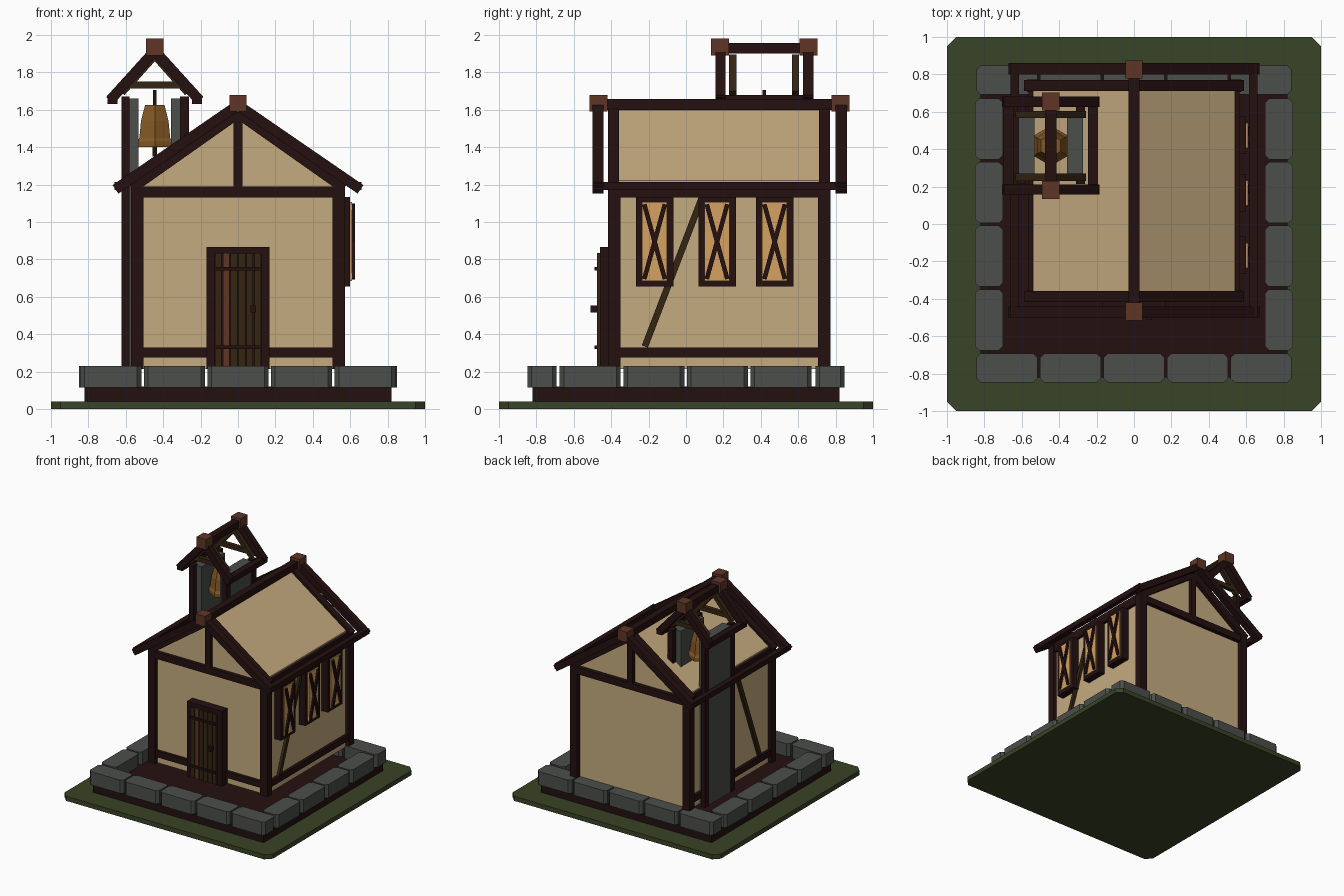
import bpy, bmesh, math
from mathutils import Vector, Matrix

if "Cube" in bpy.data.objects:
    bpy.data.objects.remove(bpy.data.objects["Cube"])

def material(name, rgb):
    m = bpy.data.materials.new(name)
    m.diffuse_color = (*rgb, 1)
    m.use_nodes = True
    m.node_tree.nodes["Principled BSDF"].inputs["Base Color"].default_value = m.diffuse_color
    return m

DARK = material("dark_timber", (.018, .005, .005))
TAN = material("plaster", (.56, .41, .215))
GREEN = material("grass", (.040, .056, .019))
GREY = material("stone", (.069, .077, .069))
BROWN = material("brown_wood", (.034, .018, .006))
RED = material("red_wood", (.115, .036, .019))
GLOW = material("window_pane", (.66, .36, .12))
BRASS = material("brass", (.23, .10, .018))

def finish(name, bm, mat):
    bmesh.ops.recalc_face_normals(bm, faces=bm.faces)
    me = bpy.data.meshes.new(name)
    bm.to_mesh(me)
    bm.free()
    me.materials.append(mat)
    ob = bpy.data.objects.new(name, me)
    bpy.context.collection.objects.link(ob)
    return ob

def box(name, x, y, z, mat):
    bm = bmesh.new()
    size = (x[1] - x[0], y[1] - y[0], z[1] - z[0])
    mid = (sum(x) / 2, sum(y) / 2, sum(z) / 2)
    bmesh.ops.create_cube(bm, size=1, matrix=Matrix.Translation(mid) @ Matrix.Diagonal((*size, 1)))
    return finish(name, bm, mat)

def beam(name, p, q, axis, width, depth, mat):
    """Bar from p to q; depth runs along axis, width across it."""
    p, q, a = Vector(p), Vector(q), Vector(axis)
    d = (q - p).normalized()
    c = d.cross(a)
    rot = Matrix((d, c, a)).transposed().to_4x4()
    bm = bmesh.new()
    bmesh.ops.create_cube(bm, size=1, matrix=Matrix.Translation((p + q) / 2) @ rot
                          @ Matrix.Diagonal(((q - p).length, width, depth, 1)))
    return finish(name, bm, mat)

def extrude(name, pts, vec, mat):
    bm = bmesh.new()
    f = bm.faces.new([bm.verts.new(p) for p in pts])
    r = bmesh.ops.extrude_face_region(bm, geom=[f])
    bmesh.ops.translate(bm, vec=vec, verts=[v for v in r["geom"] if isinstance(v, bmesh.types.BMVert)])
    return finish(name, bm, mat)

def chamfered(name, cx, cy, hx, hy, z, c, mat):
    pts = []
    for sx, sy in ((1, 1), (-1, 1), (-1, -1), (1, -1)):
        pair = [(cx + sx * hx, cy + sy * (hy - c), z[0]), (cx + sx * (hx - c), cy + sy * hy, z[0])]
        pts += pair if sx * sy > 0 else pair[::-1]
    return extrude(name, pts, (0, 0, z[1] - z[0]), mat)

def lathe(name, profile, centre, n, start, mat):
    bm = bmesh.new()
    rings = [[bm.verts.new((centre[0] + r * math.cos(start + math.tau * i / n),
                            centre[1] + r * math.sin(start + math.tau * i / n), z))
              for i in range(n)] for r, z in profile]
    for a, b in zip(rings, rings[1:]):
        for i in range(n):
            bm.faces.new((a[i], a[(i + 1) % n], b[(i + 1) % n], b[i]))
    bm.faces.new(rings[0])
    bm.faces.new(rings[-1])
    return finish(name, bm, mat)

X, Y = (1, 0, 0), (0, 1, 0)

# Ground plate, foundation and ring of stones
chamfered("grass_plate", 0, 0, 1, 1, (0, .04), .05, GREEN)
box("foundation", (-.82, .82), (-.82, .82), (.04, .12), DARK)
for i in range(5):
    for s in (-1, 1):
        chamfered("stone_row", -.68 + .34 * i, s * .77, .163, .077, (.115, .23), .022, GREY)
for i in range(4):
    for s in (-1, 1):
        chamfered("stone_side", s * .775, -.512 + .34 * i, .075, .163, (.115, .23), .022, GREY)

# House body with gables
Y0, Y1, B = -.385, .735, .215
extrude("house_body", [(-.54, Y0, B), (.54, Y0, B), (.54, Y0, 1.222), (0, Y0, 1.6), (-.54, Y0, 1.222)],
        (0, Y1 - Y0, 0), TAN)

# Timber frame
for s in (-1, 1):
    for y in ((-.417, -.35), (.705, .772)):
        box("corner_post", sorted((s * .505, s * .573)), y, (B, 1.2), DARK)
    side = sorted((s * .53, s * .565))
    box("side_sill", side, (-.38, .73), (.275, .33), DARK)
    box("side_plate", side, (-.38, .73), (1.13, 1.21), DARK)
    beam("side_brace", (s * .545, -.22, .335), (s * .545, .085, 1.13), X, .035, .035, BROWN)
    # Eave beams and two pairs of rafters at each end
    box("eave_beam", sorted((s * .615, s * .66)), (-.5, .86), (1.17, 1.215), DARK)
    for y in (-.47, .83):
        beam("outer_rafter", (s * .655, y, 1.175), (0, y, 1.625), Y, .055, .06, DARK)
    for y in (-.387, .74):
        beam("inner_rafter", (s * .57, y, 1.185), (0, y, 1.587), Y, .065, .06, DARK)
box("front_sill", (-.52, .52), (-.41, -.37), (.275, .33), DARK)
for y in ((-.415, -.37), (.72, .77)):
    box("gable_tie", (-.55, .55), y, (1.13, 1.19), DARK)
    box("king_post", (-.025, .025), y, (1.17, 1.57), DARK)
box("ridge_beam", (-.03, .03), (-.48, .84), (1.6, 1.657), DARK)
for y in (-.468, .826):
    box("ridge_cap", (-.046, .046), (y - .048, y + .048), (1.59, 1.68), RED)

# Door with planks, straps and handle
for s in (-1, 1):
    box("door_jamb", sorted((s * .125, s * .168)), (-.46, -.38), (B, .867), DARK)
box("door_head", (-.168, .168), (-.46, -.38), (.83, .867), DARK)
box("door_back", (-.13, .13), (-.44, -.38), (B, .835), DARK)
for i in range(6):
    x = -.105 + .042 * i
    box("door_plank", (x - .018, x + .018), (-.475, -.43), (.225, .835), RED if i == 1 else BROWN)
for z in (.33, .75):
    box("door_strap", (-.125, .125), (-.488, -.47), (z - .01, z + .01), DARK)
box("door_handle", (.068, .096), (-.51, -.47), (.515, .555), DARK)

# Three cross-barred windows on the right side
for y in (-.168, .166, .474):
    h = .1
    for s in (-1, 1):
        box("window_stile", (.53, .6), sorted((y + s * .066, y + s * h)), (.655, 1.135), DARK)
    for z in (.655, 1.105):
        box("window_rail", (.53, .6), (y - h, y + h), (z, z + .03), DARK)
    box("window_pane", (.53, .61), (y - .067, y + .067), (.685, 1.106), GLOW)
    for s in (-1, 1):
        beam("window_bar", (.605, y - s * .055, .695), (.605, y + s * .055, 1.095), X, .024, .04, DARK)

# Bell tower: slabs and corner posts
T = -.445
box("tower_outer_slab", (-.617, -.533), (.26, .58), (B, 1.66), GREY)
box("tower_inner_slab", (-.357, -.273), (.26, .58), (1.15, 1.66), GREY)
for y in ((.215, .27), (.57, .625)):
    box("tower_outer_post", (-.622, -.58), y, (B, 1.67), DARK)
    box("tower_inner_post", (-.31, -.262), y, (1.15, 1.67), DARK)

# Bell tower roof frame
for s in (-1, 1):
    box("tower_eave_beam", sorted((T + s * .2, T + s * .252)), (.158, .68), (1.632, 1.68), DARK)
    for y in (.185, .653):
        beam("tower_rafter", (T + s * .24, y, 1.65), (T, y, 1.915), Y, .055, .055, DARK)
    for y in (.25, .585):
        beam("tower_inner_rafter", (T + s * .175, y, 1.69), (T, y, 1.885), Y, .035, .038, BROWN)
for y in (.25, .585):
    box("tower_collar", (T - .13, T + .13), (y - .019, y + .019), (1.715, 1.752), BROWN)
box("tower_ridge", (T - .03, T + .03), (.16, .68), (1.9, 1.957), DARK)
for y in (.182, .655):
    box("tower_cap", (T - .046, T + .046), (y - .048, y + .048), (1.89, 1.98), RED)

# Bell with hanger and clapper
lathe("bell", [(.06, 1.625), (.085, 1.54), (.095, 1.45), (.107, 1.43), (.107, 1.4)],
      (T, .418), 6, math.pi / 2, BRASS)
box("bell_hanger", (T - .01, T + .01), (.408, .428), (1.62, 1.705), DARK)
box("bell_clapper", (T - .012, T + .012), (.406, .43), (1.35, 1.41), DARK)
